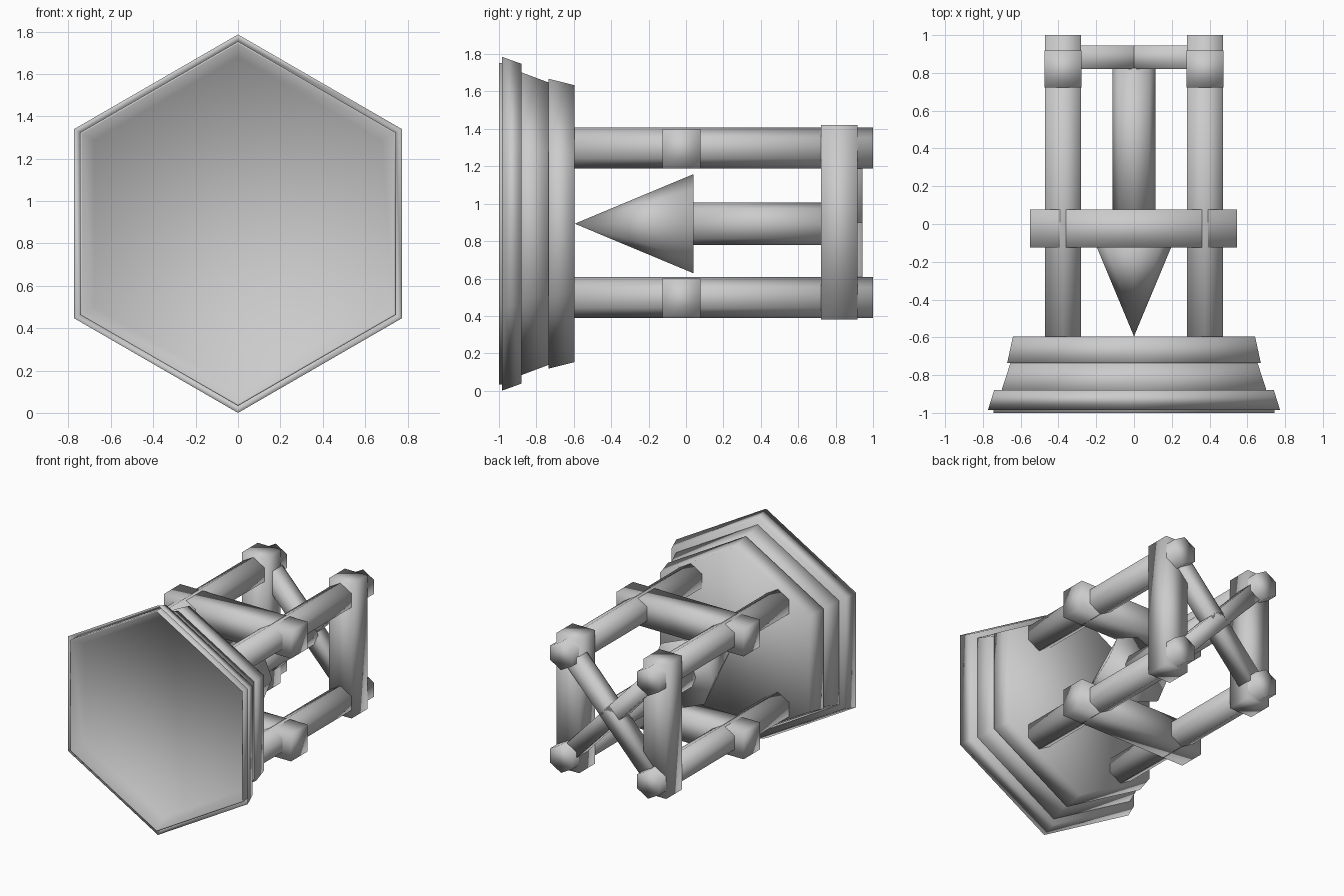
import bpy
import bmesh
from math import sin, cos, tau, atan2, hypot
from mathutils import Matrix, Vector

cube = bpy.data.objects.get("Cube")
if cube:
    bpy.data.objects.remove(cube)

grey = bpy.data.materials.new("plain_grey")
grey.use_nodes = True
colour = (0.6, 0.6, 0.6, 1)
grey.diffuse_color = colour
grey.node_tree.nodes["Principled BSDF"].inputs["Base Color"].default_value = colour

MID = 0.893             # height of the main axis
RX, RZ = 0.375, 0.4     # rod offsets from the axis


def finish(name, bm):
    bmesh.ops.recalc_face_normals(bm, faces=bm.faces)
    for f in bm.faces:
        f.smooth = True
    mesh = bpy.data.meshes.new(name)
    bm.to_mesh(mesh)
    bm.free()
    mesh.materials.append(grey)
    obj = bpy.data.objects.new(name, mesh)
    bpy.context.collection.objects.link(obj)
    return obj


def turned(name, profile, sides, x=0, z=MID):
    """Sweep (radius, y) points round a y axis, with a corner at the top."""
    bm = bmesh.new()
    rings = []
    for r, y in profile:
        angles = [tau * i / sides for i in range(sides)]
        rings.append([bm.verts.new((x + r * sin(a), y, z + r * cos(a))) for a in angles])
    for a, b in zip(rings, rings[1:]):
        for i in range(sides):
            j = (i + 1) % sides
            bm.faces.new((a[i], a[j], b[j], b[i]))
    bm.faces.new(rings[0])
    bm.faces.new(rings[-1])
    bmesh.ops.remove_doubles(bm, verts=bm.verts, dist=0.0001)
    return finish(name, bm)


def box(name, centre, size, tilt=0):
    bm = bmesh.new()
    matrix = (Matrix.Translation(Vector(centre)) @ Matrix.Rotation(tilt, 4, "Y")
              @ Matrix.Diagonal((*size, 1)))
    bmesh.ops.create_cube(bm, size=1, matrix=matrix)
    return finish(name, bm)


# Hexagonal dish: recessed front bowl inside a flared rim, then two stepped layers
turned("front_bowl", [(0.785, -0.92), (0.85, -1), (0.86, -1), (0.85, -0.89)], 6)
turned("flared_rim", [(0.86, -0.9), (0.893, -0.985), (0.855, -0.88)], 6)
turned("middle_layer", [(0.815, -0.895), (0.755, -0.735)], 6)
turned("rear_layer", [(0.775, -0.735), (0.74, -0.595)], 6)

# Central spike on its shaft
turned("centre_spike", [(0, -0.595), (0.265, 0.04)], 8)
turned("centre_shaft", [(0.113, 0.03), (0.113, 0.825)], 8)

# Four long rods
for side, sx in (("left", 1), ("right", -1)):
    for level, sz in (("upper", 1), ("lower", -1)):
        turned(f"{level}_{side}_rod", [(0.11, -0.7), (0.11, 1)], 6, sx * RX, 0.898 + sz * RZ)
    # Upright posts at the rear
    box(f"{side}_rear_post", (sx * RX, 0.82, 0.9), (0.195, 0.195, 1.04))

# Crossbars joining the rods
for level, sz in (("upper", 1), ("lower", -1)):
    box(f"{level}_crossbar", (-0.003, -0.024, 0.894 + sz * RZ), (1.095, 0.203, 0.21))

# Crossed diagonal braces at the rear
length = 2 * hypot(RX, RZ) - 0.1
for name, s in (("rising_brace", -1), ("falling_brace", 1)):
    box(name, (0, 0.882, 0.9), (length, 0.125, 0.125), s * atan2(RZ, RX))
